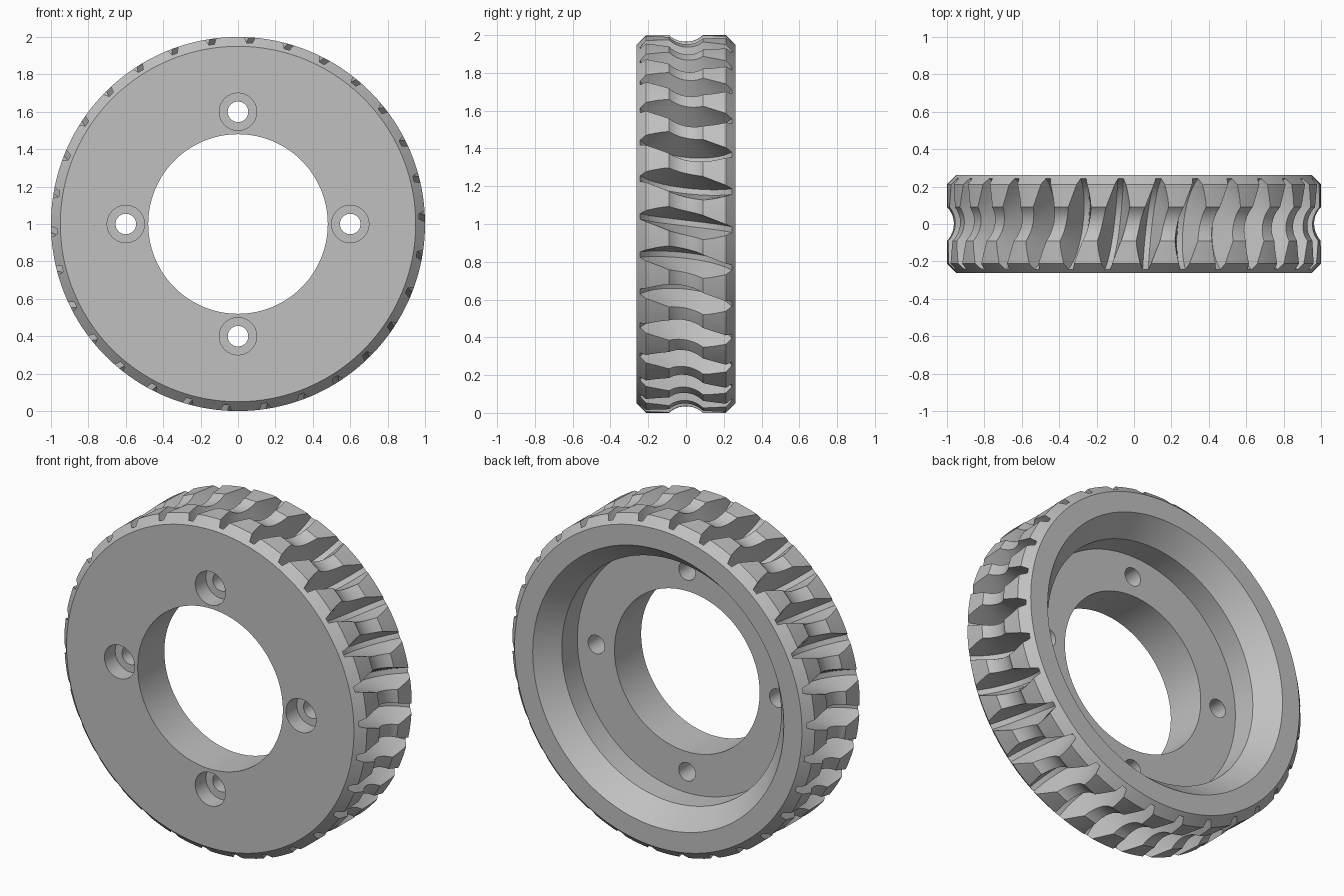
import bpy, bmesh, math
from mathutils import Vector

if "Cube" in bpy.data.objects:
    bpy.data.objects.remove(bpy.data.objects["Cube"])

TEETH = 30
WORM_AXIS = 1.098      # distance from wheel axis to worm axis
THROAT = 0.133         # throat radius around the worm axis
GROOVE = 0.275         # groove bottom radius around the worm axis
LEAD = 0.205           # worm advance per turn
HALF = 0.262           # half width of the wheel


def lathe(bm, profile, cx=0.0, cz=1.0, steps=160):
    """Spin a closed (radius, y) outline around an axis parallel to y."""
    rings = []
    for i in range(steps):
        a = 2 * math.pi * i / steps
        rings.append([bm.verts.new((cx + r * math.cos(a), y, cz + r * math.sin(a)))
                      for r, y in profile])
    n = len(profile)
    for i in range(steps):
        p, q = rings[i], rings[(i + 1) % steps]
        for j in range(n):
            k = (j + 1) % n
            if profile[j][0] == 0 and profile[k][0] == 0:
                continue
            bm.faces.new((p[j], p[k], q[k], q[j]))


def groove(bm, angle, steps=28, reach=math.radians(72)):
    """Sweep a tapered tooth space along the worm helix at one wheel angle."""
    er = Vector((math.cos(angle), 0, math.sin(angle)))
    et = Vector((-math.sin(angle), 0, math.cos(angle)))
    section = [(-0.076, 0.10), (0.076, 0.10), (0.015, GROOVE), (-0.015, GROOVE)]
    rings = []
    for i in range(steps + 1):
        th = reach * (2 * i / steps - 1)
        ring = []
        for w, rho in section:
            t = w - LEAD * th / (2 * math.pi)
            p = er * (WORM_AXIS - rho * math.cos(th)) + et * t
            ring.append(bm.verts.new((p.x, rho * math.sin(th), p.z + 1)))
        rings.append(ring)
    for p, q in zip(rings, rings[1:]):
        for j in range(4):
            k = (j + 1) % 4
            bm.faces.new((p[j], p[k], q[k], q[j]))
    bm.faces.new(rings[0])
    bm.faces.new(rings[-1])


def finish(bm, name):
    bmesh.ops.remove_doubles(bm, verts=bm.verts, dist=1e-5)
    bmesh.ops.recalc_face_normals(bm, faces=bm.faces)
    mesh = bpy.data.meshes.new(name)
    bm.to_mesh(mesh)
    bm.free()
    obj = bpy.data.objects.new(name, mesh)
    bpy.context.collection.objects.link(obj)
    return obj


# Wheel body: front web, stepped conical recess at the back, throated rim
edge = math.asin((WORM_AXIS - 1.0) / THROAT)
span = math.pi / 2 - edge
throat = []
for i in range(13):
    th = span * (1 - i / 6)
    throat.append((WORM_AXIS - THROAT * math.cos(th), THROAT * math.sin(th)))
outline = [(0.48, -HALF), (0.48, -0.01), (0.725, -0.01), (0.725, 0.137),
           (0.83, HALF), (0.95, HALF), (1.0, 0.212)]
outline += throat + [(1.0, -0.212), (0.95, -HALF)]
bm = bmesh.new()
lathe(bm, outline)
wheel = finish(bm, "worm_wheel")

# Tooth spaces and counterbored bolt holes
bm = bmesh.new()
for k in range(TEETH):
    groove(bm, math.radians(0.3 + k * 360 / TEETH))
bolt = [(0, -0.35), (0.1, -0.35), (0.1, -0.16), (0.055, -0.16), (0.055, 0.06), (0, 0.06)]
for k in range(4):
    a = k * math.pi / 2
    lathe(bm, bolt, 0.6 * math.cos(a), 1 + 0.6 * math.sin(a), 40)
cutter = finish(bm, "tooth_and_bolt_cutter")
cutter.hide_render = True

bpy.context.view_layer.objects.active = wheel
wheel.select_set(True)
mod = wheel.modifiers.new("cuts", 'BOOLEAN')
mod.operation = 'DIFFERENCE'
mod.solver = 'EXACT'
mod.object = cutter
bpy.ops.object.modifier_apply(modifier=mod.name)
bpy.data.objects.remove(cutter)

# Plain grey metal
metal = bpy.data.materials.new("grey_metal")
metal.diffuse_color = (0.53, 0.53, 0.53, 1)
metal.use_nodes = True
metal.node_tree.nodes["Principled BSDF"].inputs["Base Color"].default_value = metal.diffuse_color
wheel.data.materials.clear()
wheel.data.materials.append(metal)
bpy.ops.object.shade_smooth_by_angle(angle=math.radians(25))
